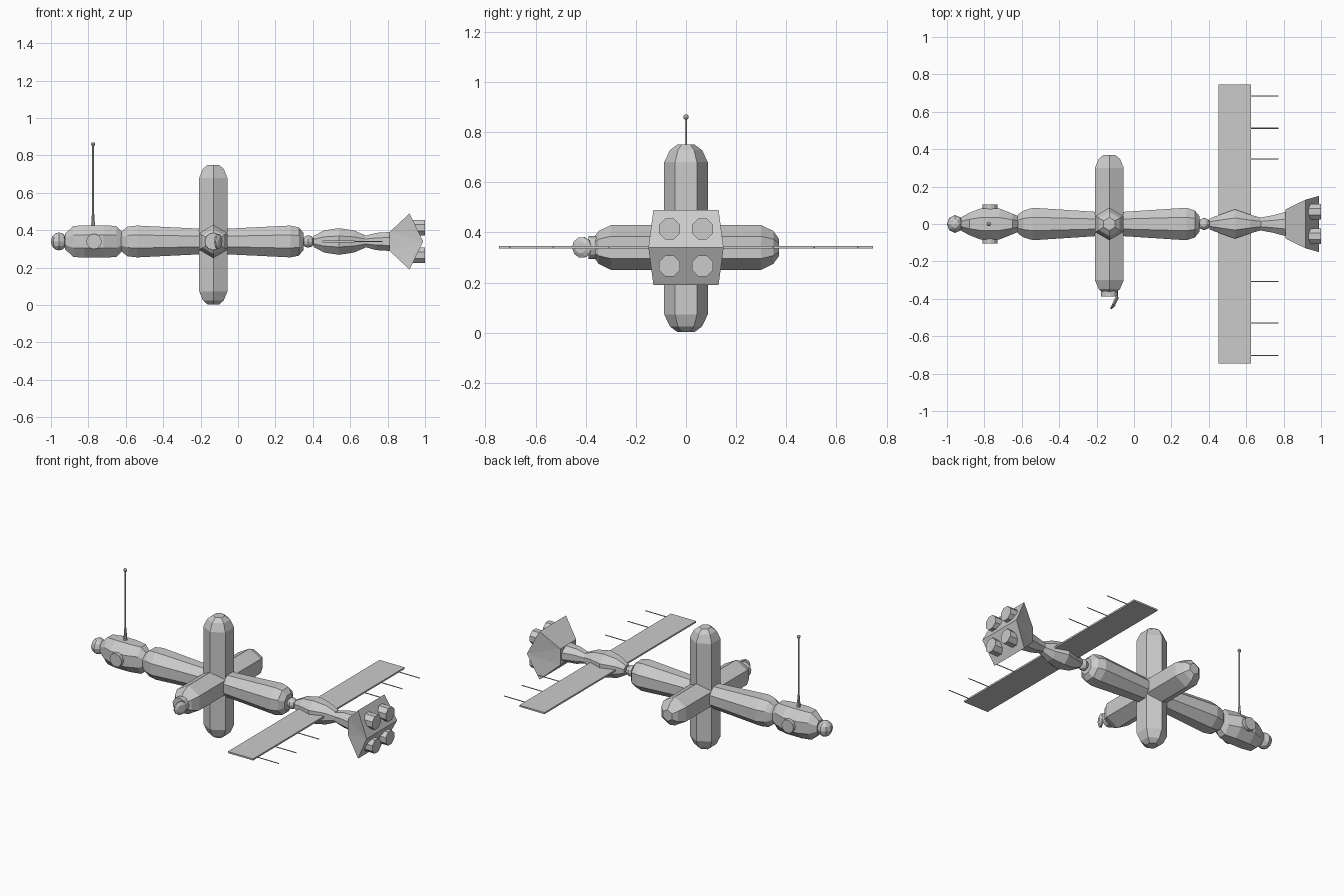
import bpy, bmesh
from math import sin, cos, pi, radians
from mathutils import Vector

if "Cube" in bpy.data.objects:
    bpy.data.objects.remove(bpy.data.objects["Cube"])

AX = Vector((-0.132, 0, 0.34))   # centre of the crossing modules


def finish(name, verts, faces):
    me = bpy.data.meshes.new(name)
    me.from_pydata(verts, [], faces)
    bm = bmesh.new()
    bm.from_mesh(me)
    bmesh.ops.recalc_face_normals(bm, faces=bm.faces)
    bm.to_mesh(me)
    bm.free()
    ob = bpy.data.objects.new(name, me)
    bpy.context.collection.objects.link(ob)
    return ob


def loft(name, axis, rings, centre, n=8, phase=pi / 8):
    """Low-poly hull: rings are (position, half width 1, half width 2) along an axis."""
    verts, faces = [], []
    for t, a, b in rings:
        for i in range(n):
            u = a * cos(phase + 2 * pi * i / n)
            v = b * sin(phase + 2 * pi * i / n)
            p = {'x': (t, u, v), 'y': (u, t, v), 'z': (u, v, t)}[axis]
            verts.append(Vector(p) + Vector(centre))
    for k in range(len(rings) - 1):
        for i in range(n):
            j = (i + 1) % n
            faces.append((k * n + i, k * n + j, (k + 1) * n + j, (k + 1) * n + i))
    faces.append(tuple(range(n)))
    faces.append(tuple(range(len(verts) - n, len(verts))))
    return finish(name, verts, faces)


def rod(name, axis, a, b, r, centre, n=8):
    return loft(name, axis, [(a, r, r), (b, r, r)], centre, n)


def ball(name, loc, r, sx=1.0, seg=8, rings=6):
    bpy.ops.mesh.primitive_uv_sphere_add(segments=seg, ring_count=rings, radius=r, location=loc)
    ob = bpy.context.object
    ob.name = name
    ob.scale.x = sx
    return ob


def capsule(name, axis, lo, hi, r, centre):
    prof = [(0, .4), (.022, .74), (.07, 1)]
    rings = [(lo + d, r * s, r * s) for d, s in prof]
    rings += [(hi - d, r * s, r * s) for d, s in reversed(prof)]
    return loft(name, axis, rings, centre, 6, pi / 2)


ZC = (0, 0, 0.34)

# Crossing modules
capsule("vertical_module", 'z', -0.337, 0.41, 0.087, AX)
capsule("cross_module", 'y', -0.37, 0.37, 0.089, AX)

# Long modules that narrow towards the crossing
loft("forward_module", 'x', [(-.64, .03, .035), (-.615, .06, .065), (-.59, .078, .086),
     (-.54, .094, .092), (-.20, .07, .074), (-.13, .068, .07)], ZC)
loft("aft_module", 'x', [(-.13, .068, .07), (-.06, .07, .074), (.28, .094, .092),
     (.325, .078, .082), (.35, .045, .05)], ZC)

# Command module with side ports
loft("command_module", 'x', [(-.925, .038, .045), (-.88, .065, .09), (-.82, .09, .093),
     (-.72, .09, .093), (-.65, .06, .09), (-.61, .04, .045)], ZC)
ball("nose_ball", (-.957, 0, .34), .048, .9)
rod("side_ports", 'y', -.103, .103, .041, (-.77, 0, .34), 12)

# Tall mast
rod("mast", 'z', .41, .86, .005, (-.775, 0, 0), 6)
loft("mast_base", 'z', [(.41, .014, .014), (.43, .011, .011), (.5, .006, .006)], (-.775, 0, 0))
ball("mast_tip", (-.775, 0, .86), .011)

# Docking ring and open hatch on the front arm
rod("docking_ring", 'y', -.388, -.35, .046, AX, 12)
hatch = loft("open_hatch", 'z', [(0, .042, .042), (.008, .042, .042), (.018, .024, .024)], (0, 0, 0), 10)
hatch.rotation_euler = (0, radians(90), radians(-25))
hatch.location = (-.110, -.413, .34)

# Panel module and its joint
ball("joint_ball", (.375, 0, .34), .033)
loft("panel_module", 'x', [(.405, .032, .032), (.46, .055, .064), (.54, .084, .077),
     (.62, .055, .064), (.68, .036, .036)], ZC)
loft("engine_neck", 'x', [(.67, .036, .03), (.74, .05, .05), (.83, .075, .056)], ZC)

# Solar wing with trailing whiskers
x0, x1, w, h = .452, .625, .745, .005
loft_corners = [(x, y, .34 + z) for x in (x0, x1) for y in (-w, w) for z in (-h, h)]
finish("solar_wing", loft_corners, [(0, 1, 3, 2), (4, 5, 7, 6), (0, 1, 5, 4),
       (2, 3, 7, 6), (0, 2, 6, 4), (1, 3, 7, 5)])
for y in (.685, .512, .348, -.307, -.53, -.703):
    rod("wing_whisker", 'x', .61, .772, .003, (0, y, .34), 6)

# Engine housing: flares out, then closes in a horizontal rear ridge
v = [(.81, sy * .078, .34 + sz * .05) for sy, sz in ((-1, -1), (1, -1), (1, 1), (-1, 1))]
v += [(.917, sy * .13, .34 + sz * .15) for sy, sz in ((-1, -1), (1, -1), (1, 1), (-1, 1))]
v += [(.99, -.15, .34), (.99, .15, .34)]
finish("engine_housing", v, [(0, 1, 2, 3), (0, 1, 5, 4), (3, 2, 6, 7), (4, 5, 9, 8), (7, 6, 9, 8),
       (0, 4, 8), (0, 8, 3), (3, 8, 7), (1, 5, 9), (1, 9, 2), (2, 9, 6)])

# Four thrusters
for sy in (-1, 1):
    for sz in (-1, 1):
        rod("thruster", 'x', .92, 1.0, .045, (0, sy * .066, .34 + sz * .074))
